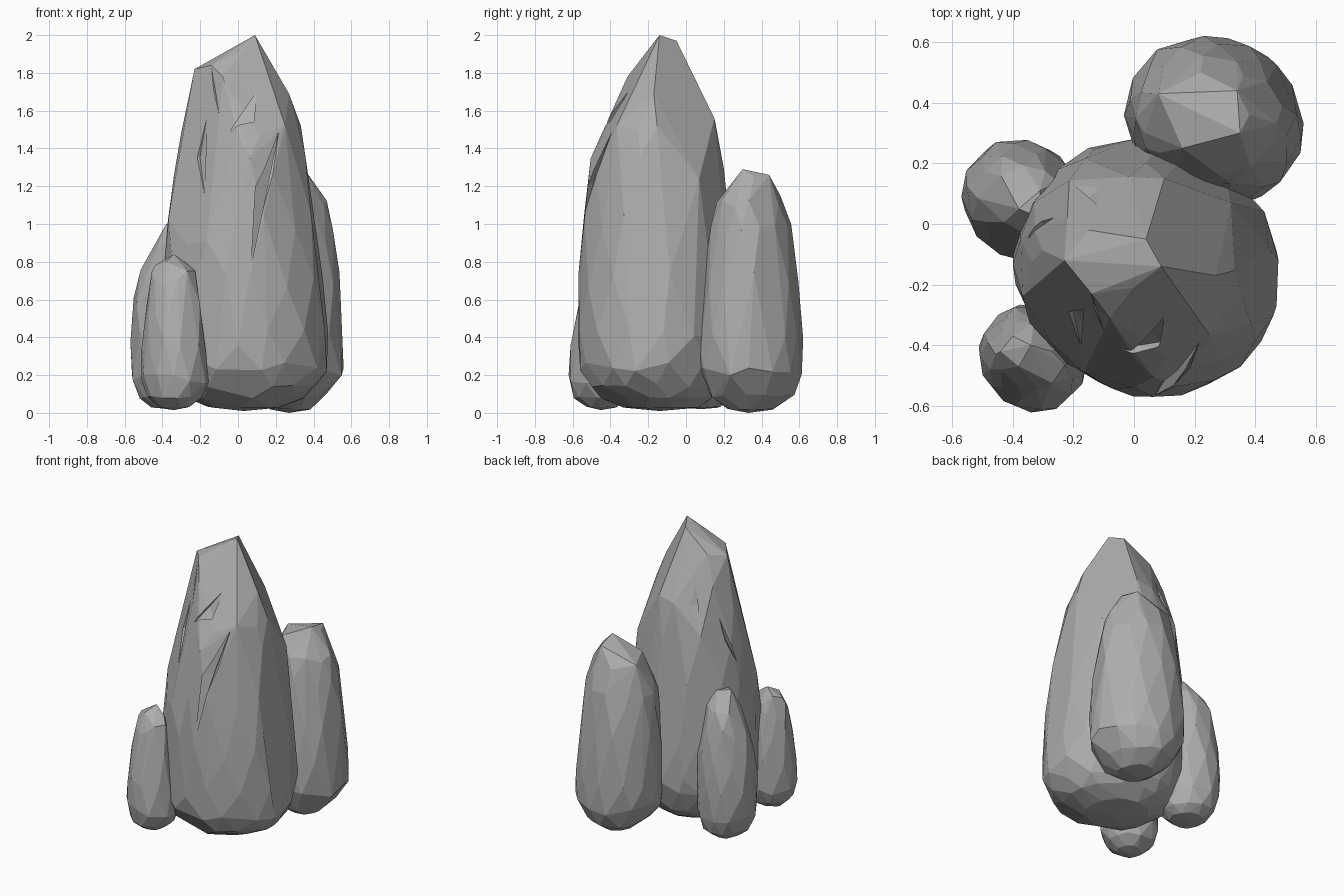
import bpy, bmesh, math, random
from mathutils import Vector

cube = bpy.data.objects.get("Cube")
if cube:
    bpy.data.objects.remove(cube, do_unlink=True)

stone = bpy.data.materials.new("stone grey")
stone.use_nodes = True
GREY = (0.42, 0.42, 0.42, 1)
stone.diffuse_color = GREY
bsdf = stone.node_tree.nodes["Principled BSDF"]
bsdf.inputs["Base Color"].default_value = GREY
bsdf.inputs["Roughness"].default_value = 0.9


def hull_object(name, points, facet_angle=0.0):
    """Faceted convex stone wrapped around a cloud of points."""
    bm = bmesh.new()
    for p in points:
        bm.verts.new(p)
    bmesh.ops.convex_hull(bm, input=bm.verts)
    loose = [v for v in bm.verts if not v.link_faces]
    bmesh.ops.delete(bm, geom=loose, context="VERTS")
    if facet_angle:
        bmesh.ops.dissolve_limit(bm, angle_limit=math.radians(facet_angle),
                                 verts=bm.verts, edges=bm.edges)
    bmesh.ops.recalc_face_normals(bm, faces=bm.faces)
    mesh = bpy.data.meshes.new(name)
    bm.to_mesh(mesh)
    bm.free()
    mesh.materials.append(stone)
    obj = bpy.data.objects.new(name, mesh)
    bpy.context.collection.objects.link(obj)
    return obj


def rock(name, rings, crown, sides, seed, facets=()):
    """Rings are (z, x min, x max, y min, y max); crown holds the broken top
    and the lowest point. Facets are sloping planes (z at origin, x fall, y fall)
    that limit the height of the ring points."""
    rng = random.Random(seed)
    pts = list(crown)
    for i, (z, x0, x1, y0, y1) in enumerate(rings):
        for k in range(sides):
            a = math.tau * (k + 0.5 * (i % 2) + rng.uniform(-0.2, 0.2)) / sides
            # Slightly fuller along one diagonal
            r = rng.uniform(0.995, 1.025) - 0.04 * math.sin(2 * a)
            x = (x0 + x1) / 2 + math.cos(a) * r * (x1 - x0) / 2
            y = (y0 + y1) / 2 + math.sin(a) * r * (y1 - y0) / 2
            h = z + rng.uniform(-0.15, 0.15) * min(z, 0.35)
            pts.append((x, y, min([h] + [c - u * x - v * y for c, u, v in facets])))
    return hull_object(name, pts, 6)


def chip(obj, origin, toward, top, bottom, side, depth):
    """Cut a shallow sliver between two points found by casting onto the rock."""
    bpy.context.view_layer.update()
    ends = []
    for u, z in (top, bottom):
        start = Vector(origin) + Vector((u, 0, z) if toward[1] else (0, u, z))
        hit, loc, _, _ = obj.ray_cast(start, Vector(toward))
        if not hit:
            return
        ends.append(loc)
    a, b = ends
    mid = a.lerp(b, 0.5)
    out = -Vector(toward)
    cutter = hull_object("chip_cutter", [a, b, mid - out * depth, mid + out * 0.12,
                                         mid + Vector(side) + out * 0.03])
    cutter.hide_render = True
    mod = obj.modifiers.new("chip", "BOOLEAN")
    mod.operation, mod.solver, mod.object = "DIFFERENCE", "EXACT", cutter
    bpy.context.view_layer.objects.active = obj
    bpy.ops.object.modifier_apply(modifier=mod.name)
    bpy.data.objects.remove(cutter, do_unlink=True)


# Tall central stone with a slanted, broken peak
main = rock("main_rock", [
    (0.03, -0.16, 0.22, -0.33, 0.06),
    (0.09, -0.28, 0.35, -0.44, 0.15),
    (0.16, -0.345, 0.42, -0.51, 0.21),
    (0.26, -0.38, 0.47, -0.555, 0.26),
    (0.40, -0.39, 0.48, -0.565, 0.275),
    (0.70, -0.39, 0.455, -0.56, 0.26),
    (1.00, -0.375, 0.41, -0.54, 0.235),
    (1.30, -0.335, 0.365, -0.50, 0.20),
    (1.50, -0.295, 0.325, -0.44, 0.155),
], [
    (0.09, -0.14, 2.0), (0.04, -0.05, 1.97), (-0.23, -0.12, 1.82),
    (-0.15, -0.02, 1.84), (-0.14, -0.23, 1.84), (0.0, -0.21, 1.91),
    (0.10, 0.15, 1.56), (0.32, 0.07, 1.24), (0.32, -0.12, 1.51),
    (0.27, -0.17, 1.69), (-0.08, -0.31, 1.78), (0.08, -0.30, 1.72),
    (-0.22, 0.02, 1.66), (-0.24, -0.15, 1.66), (0.03, -0.14, 0.01),
], 15, 4, [(1.98, 2.0, 1.45), (2.66, -2.67, -2.67)])

# Cracks and flakes on the central stone
FRONT, TO_BACK = (0, -2, 0), (0, 1, 0)
BACK, TO_FRONT = (0, 2, 0), (0, -1, 0)
LEFT, TO_RIGHT = (-2, 0, 0), (1, 0, 0)
chip(main, FRONT, TO_BACK, (0.23, 1.56), (0.07, 0.78), (-0.09, 0, 0.05), 0.02)
chip(main, FRONT, TO_BACK, (0.10, 1.70), (-0.05, 1.48), (0.07, 0, -0.06), 0.015)
chip(main, FRONT, TO_BACK, (-0.14, 1.83), (-0.10, 1.58), (-0.07, 0, 0), 0.015)
chip(main, LEFT, TO_RIGHT, (-0.28, 1.56), (-0.40, 1.15), (0, 0.06, 0), 0.015)
chip(main, LEFT, TO_RIGHT, (0.02, 1.45), (-0.05, 1.15), (0, 0.07, 0), 0.02)
chip(main, BACK, TO_FRONT, (-0.12, 1.66), (-0.20, 1.40), (0.06, 0, 0), 0.02)

# Second tallest stone, behind
rock("back_rock", [
    (0.02, 0.17, 0.38, 0.22, 0.46),
    (0.09, 0.07, 0.465, 0.13, 0.57),
    (0.22, -0.02, 0.56, 0.07, 0.615),
    (0.40, -0.03, 0.555, 0.065, 0.62),
    (0.70, -0.01, 0.535, 0.09, 0.59),
    (0.95, 0.01, 0.50, 0.13, 0.555),
    (1.08, 0.03, 0.47, 0.165, 0.515),
], [
    (0.35, 0.30, 1.29), (0.34, 0.44, 1.26), (0.16, 0.25, 1.20),
    (0.08, 0.43, 1.19), (0.38, 0.36, 1.25), (0.22, 0.50, 1.15),
    (0.27, 0.33, 0.0),
], 13, 8)

# Stone leaning on the side
rock("side_rock", [
    (0.03, -0.46, -0.26, -0.02, 0.18),
    (0.08, -0.52, -0.21, -0.07, 0.24),
    (0.18, -0.56, -0.18, -0.11, 0.275),
    (0.40, -0.565, -0.18, -0.12, 0.28),
    (0.58, -0.55, -0.18, -0.10, 0.265),
    (0.74, -0.515, -0.20, -0.07, 0.235),
    (0.87, -0.465, -0.23, -0.03, 0.19),
], [
    (-0.38, 0.05, 1.0), (-0.31, 0.11, 1.0), (-0.31, 0.02, 1.0),
    (-0.36, 0.08, 0.02),
], 11, 12)

# Smallest stone, in front
rock("front_rock", [
    (0.03, -0.42, -0.26, -0.53, -0.37),
    (0.08, -0.48, -0.195, -0.59, -0.30),
    (0.18, -0.51, -0.155, -0.62, -0.265),
    (0.35, -0.505, -0.165, -0.61, -0.27),
    (0.55, -0.485, -0.19, -0.58, -0.29),
    (0.70, -0.455, -0.225, -0.54, -0.32),
], [
    (-0.34, -0.40, 0.84), (-0.44, -0.42, 0.78), (-0.27, -0.42, 0.79),
    (-0.38, -0.47, 0.80), (-0.40, -0.37, 0.80), (-0.31, -0.48, 0.77),
    (-0.34, -0.45, 0.015),
], 11, 21)
